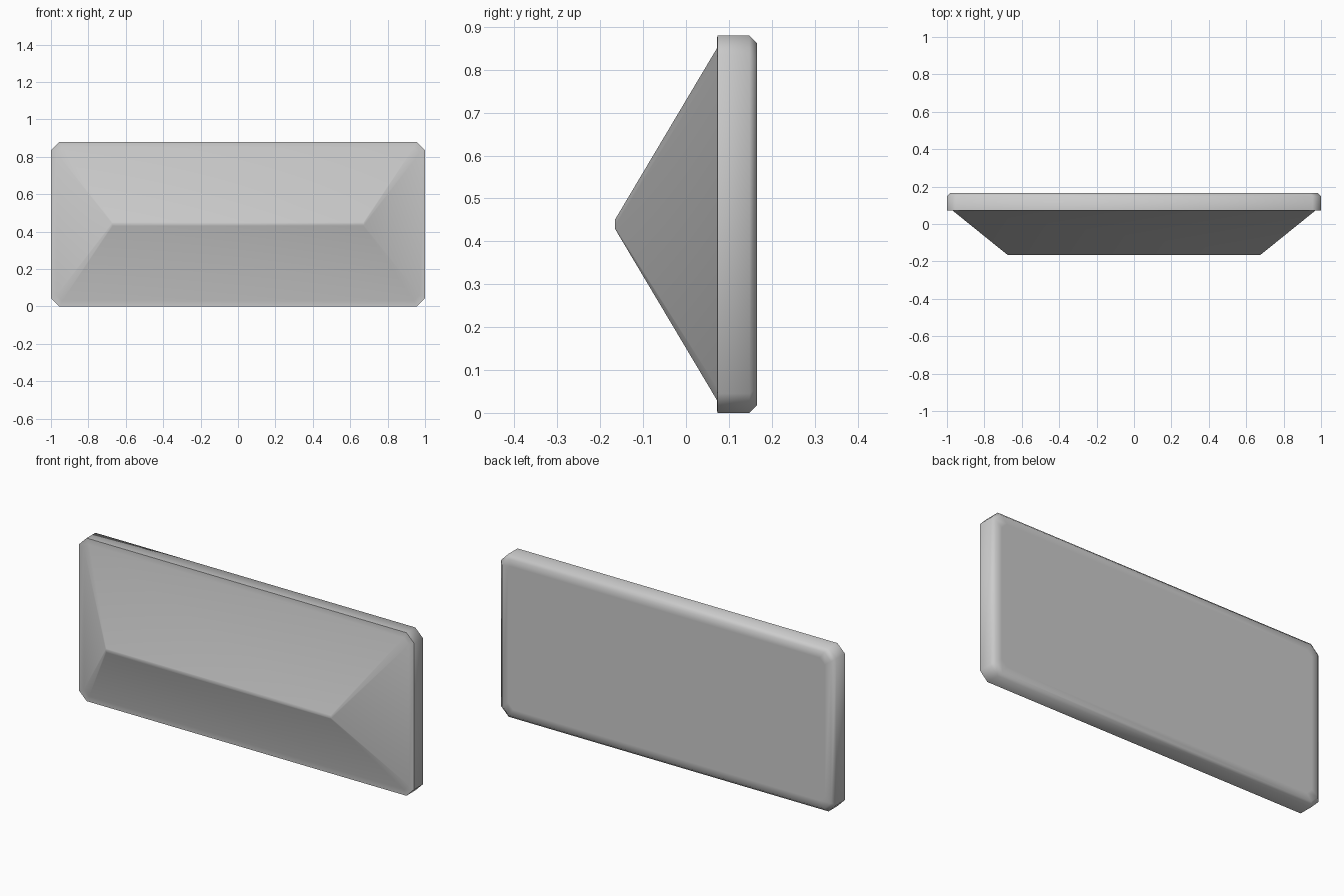
import bpy, bmesh, math

if "Cube" in bpy.data.objects:
    bpy.data.objects.remove(bpy.data.objects["Cube"])

CENTRE_Z = 0.44


def flat_material(name, colour):
    mat = bpy.data.materials.new(name)
    mat.use_nodes = True
    mat.diffuse_color = colour
    mat.node_tree.nodes["Principled BSDF"].inputs["Base Color"].default_value = colour
    return mat


def ring(bm, y, hx, hz, cut):
    """Rectangle with clipped corners, standing in the xz plane."""
    pts = []
    for sx, sz in ((1, 1), (-1, 1), (-1, -1), (1, -1)):
        pair = [(sx * hx, sz * (hz - cut)), (sx * (hx - cut), sz * hz)]
        pts += pair if sx * sz > 0 else pair[::-1]
    return [bm.verts.new((x, y, CENTRE_Z + z)) for x, z in pts]


def loft(name, sections, mat, angle):
    bm = bmesh.new()
    rings = [ring(bm, *s) for s in sections]
    for a, b in zip(rings, rings[1:]):
        for i in range(len(a)):
            j = (i + 1) % len(a)
            bm.faces.new((a[i], a[j], b[j], b[i]))
    bm.faces.new(rings[0])
    bm.faces.new(rings[-1])
    bmesh.ops.recalc_face_normals(bm, faces=bm.faces)
    mesh = bpy.data.meshes.new(name)
    bm.to_mesh(mesh)
    bm.free()
    mesh.materials.append(mat)
    obj = bpy.data.objects.new(name, mesh)
    bpy.context.collection.objects.link(obj)
    bpy.ops.object.select_all(action="DESELECT")
    obj.select_set(True)
    bpy.context.view_layer.objects.active = obj
    bpy.ops.object.shade_smooth_by_angle(angle=math.radians(angle))
    return obj


grey = flat_material("light grey", (0.6, 0.6, 0.6, 1))

# Sections run front to back: y, half width, half height, corner cut
loft("hipped_slab", [
    (-0.166, 0.675, 0.01, 0.005),   # ridge
    (0.072, 0.97, 0.41, 0.03),      # foot of the slopes
    (0.073, 1.0, 0.44, 0.045),      # front rim
    (0.148, 1.0, 0.44, 0.045),      # side wall
    (0.166, 0.982, 0.422, 0.04),    # back chamfer
    (0.166, 0.945, 0.385, 0.03),    # flat back
], grey, 50)
